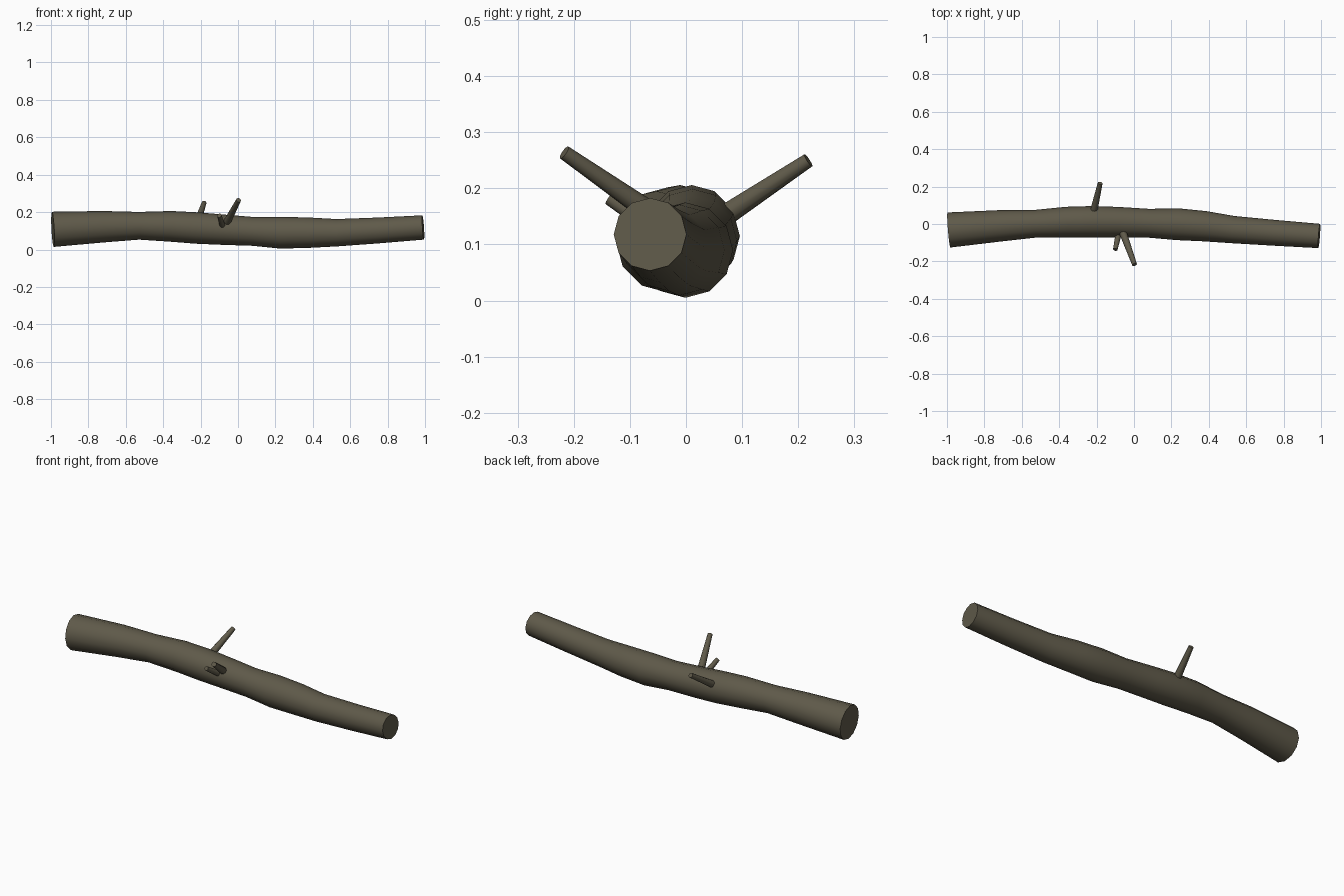
import bpy, bmesh, math
from mathutils import Vector

cube = bpy.data.objects.get("Cube")
if cube:
    bpy.data.objects.remove(cube, do_unlink=True)

bark = bpy.data.materials.new("olive_bark")
bark.use_nodes = True
colour = (0.115, 0.102, 0.068, 1)
bark.diffuse_color = colour
bark.node_tree.nodes["Principled BSDF"].inputs["Base Color"].default_value = colour


def limb(name, stations, sides):
    """Capped tube through (x, y, z, radius) stations, rings square to the path."""
    points = [Vector(s[:3]) for s in stations]
    bm = bmesh.new()
    rings = []
    for i, centre in enumerate(points):
        tangent = (points[min(i + 1, len(points) - 1)] - points[max(i - 1, 0)]).normalized()
        side = Vector((0, 0, 1)).cross(tangent).normalized()
        up = tangent.cross(side)
        ring = []
        for k in range(sides):
            a = math.tau * k / sides
            ring.append(bm.verts.new(centre + stations[i][3] * (side * math.cos(a) + up * math.sin(a))))
        rings.append(ring)
    for a, b in zip(rings, rings[1:]):
        for k in range(sides):
            n = (k + 1) % sides
            bm.faces.new((a[k], a[n], b[n], b[k]))
    bm.faces.new(rings[0])
    bm.faces.new(rings[-1])
    bmesh.ops.recalc_face_normals(bm, faces=bm.faces)
    mesh = bpy.data.meshes.new(name)
    bm.to_mesh(mesh)
    bm.free()
    mesh.materials.append(bark)
    obj = bpy.data.objects.new(name, mesh)
    bpy.context.collection.objects.link(obj)
    bpy.ops.object.select_all(action="DESELECT")
    obj.select_set(True)
    bpy.context.view_layer.objects.active = obj
    bpy.ops.object.shade_smooth_by_angle(angle=math.radians(45))
    return obj


# Gently bending trunk
limb("trunk", [
    (-0.99, -0.032, 0.108, 0.094),
    (-0.72, -0.01, 0.122, 0.084),
    (-0.53, 0.001, 0.127, 0.074),
    (-0.36, 0.01, 0.124, 0.082),
    (-0.22, 0.012, 0.115, 0.084),
    (-0.08, 0.01, 0.106, 0.081),
    (0.08, 0.004, 0.097, 0.077),
    (0.23, -0.001, 0.09, 0.085),
    (0.38, -0.012, 0.09, 0.081),
    (0.53, -0.03, 0.09, 0.073),
    (0.75, -0.047, 0.102, 0.069),
    (0.99, -0.064, 0.118, 0.065),
], 12)

# Broken side twigs
limb("back_twig", [(-0.222, 0.04, 0.132, 0.021), (-0.181, 0.218, 0.25, 0.013)], 10)
limb("front_long_twig", [(-0.065, -0.03, 0.134, 0.021), (0.003, -0.217, 0.264, 0.013)], 10)
limb("front_short_twig", [(-0.08, -0.04, 0.118, 0.017), (-0.1, -0.137, 0.182, 0.012)], 10)
